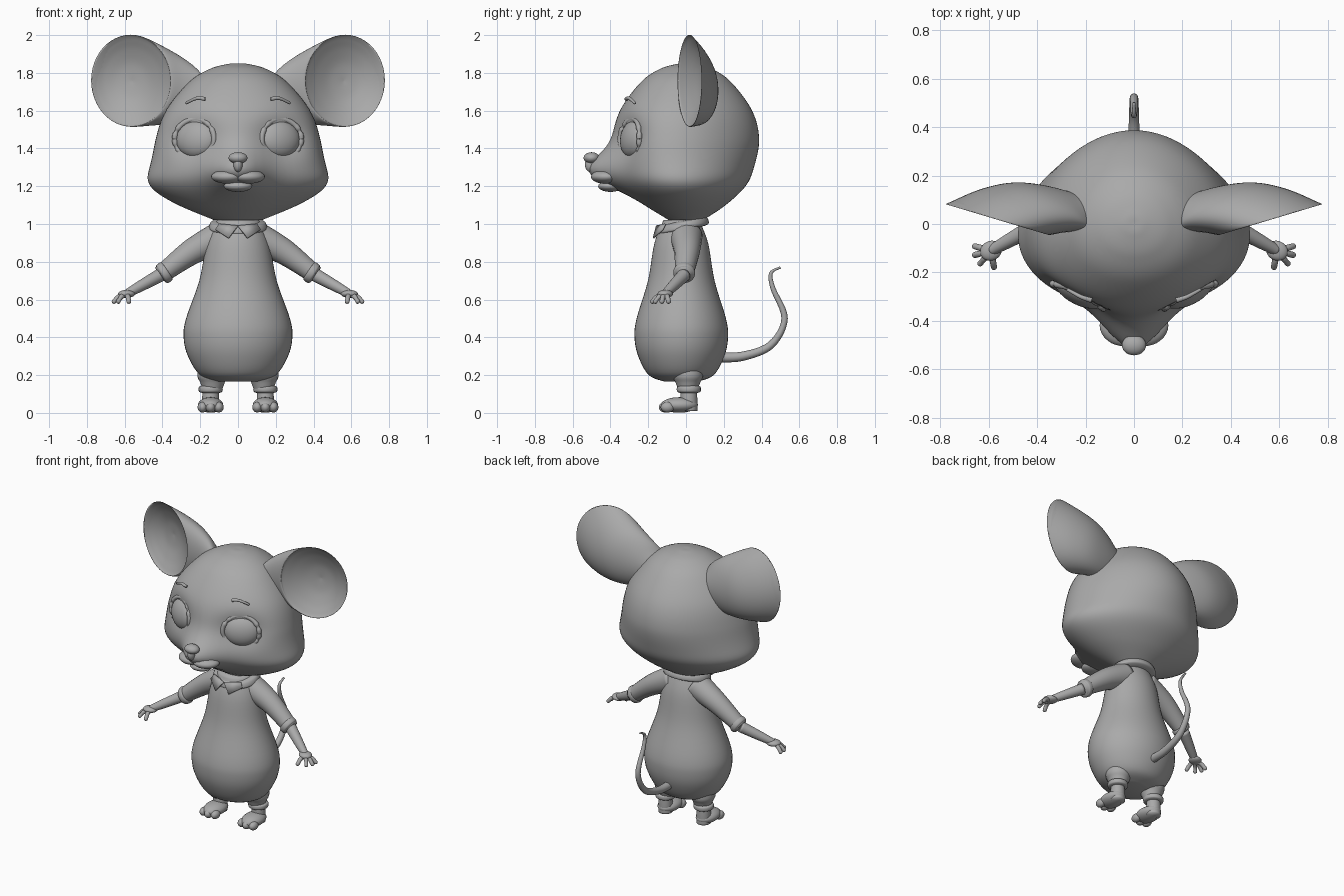
import bpy, bmesh
from math import sin, cos, pi, exp, radians
from mathutils import Vector, Matrix

cube = bpy.data.objects.get("Cube")
if cube:
    bpy.data.objects.remove(cube, do_unlink=True)

# One flat colour for the whole model
shade = 0.4
colour = (shade, shade, shade, 1)
grey = bpy.data.materials.new("plain_grey")
grey.use_nodes = True
grey.diffuse_color = colour
grey.node_tree.nodes["Principled BSDF"].inputs["Base Color"].default_value = colour


def finish(name, bm, side=1):
    """Turn a bmesh into a smooth object, mirrored in x when side is -1."""
    for vert in bm.verts:
        vert.co.x *= side
    bmesh.ops.recalc_face_normals(bm, faces=bm.faces)
    mesh = bpy.data.meshes.new(name)
    bm.to_mesh(mesh)
    bm.free()
    mesh.materials.append(grey)
    mesh.shade_smooth()
    part = bpy.data.objects.new(name, mesh)
    bpy.context.collection.objects.link(part)
    return part


def spline(before, start, end, after, t):
    """Catmull-Rom blend of four vectors."""
    bend = 2 * before - 5 * start + 4 * end - after
    cubic = 3 * (start - end) + after - before
    return start + (end - before + (bend + cubic * t) * t) * t / 2


def loft(name, loops, side=1, steps=5, sides=32, deform=None):
    """Skin a run of ellipses, each given as centre, half axis and half axis."""
    bm = bmesh.new()
    last = len(loops) - 1
    rings = []
    for i in range(last * steps + 1):
        index = min(i // steps, last - 1)
        near = [loops[max(0, min(last, index + k))] for k in (-1, 0, 1, 2)]
        t = i / steps - index
        centre, across, along = [spline(*vectors, t) for vectors in zip(*near)]
        angles = [2 * pi * k / sides for k in range(sides)]
        rings.append([bm.verts.new(centre + across * cos(a) + along * sin(a)) for a in angles])
    for low, high in zip(rings, rings[1:]):
        for k in range(sides):
            bm.faces.new((low[k - 1], low[k], high[k], high[k - 1]))
    bm.faces.new(rings[0])
    bm.faces.new(rings[-1])
    if deform:
        for vert in bm.verts:
            deform(vert.co)
    return finish(name, bm, side)


def stack(name, profile, centre, depth=1, **options):
    """Upright loft through a profile of (height, half width)."""
    x, y = centre
    loops = [(Vector((x, y, z)), Vector((width, 0, 0)), Vector((0, width * depth, 0)))
             for z, width in profile]
    return loft(name, loops, **options)


def tube(name, points, radii, side=1, steps=6, sides=20):
    """Round tube along a path."""
    points = [Vector(p) for p in points]
    last = len(points) - 1
    loops = []
    for i, point in enumerate(points):
        ahead = (points[min(i + 1, last)] - points[max(i - 1, 0)]).normalized()
        across = ahead.cross(Vector((1, 0, 0) if abs(ahead.x) < 0.5 else (0, 1, 0))).normalized()
        loops.append((point, across * radii[i], ahead.cross(across) * radii[i]))
    return loft(name, loops, side, steps, sides)


def taper(name, points, start, end, side=1):
    """Tube whose radius runs evenly from start to end."""
    last = len(points) - 1
    radii = [start + (end - start) * i / last for i in range(len(points))]
    return tube(name, points, radii, side)


def band(name, start, end, radius, side=1):
    """Short rolled cuff with rounded edges."""
    start, end = Vector(start), Vector(end)
    points = [start.lerp(end, t) for t in (0, 0.2, 0.8, 1)]
    return tube(name, points, [radius * k for k in (0.7, 1, 1, 0.7)], side)


def ball(name, centre, size, side=1, turn=0, tilt=0):
    """Ellipsoid, tilted about x and then turned about z."""
    bm = bmesh.new()
    place = (Matrix.Translation(centre) @ Matrix.Rotation(radians(turn), 4, 'Z')
             @ Matrix.Rotation(radians(tilt), 4, 'X') @ Matrix.Diagonal((*size, 1)))
    bmesh.ops.create_uvsphere(bm, u_segments=28, v_segments=18, radius=1, matrix=place)
    return finish(name, bm, side)


def bump(value, middle, spread):
    """Bell curve used to push the head into shape."""
    return exp(-((value - middle) / spread) ** 2)


EYE = Vector((0.22, -0.275, 1.45))
EYE_TURN = 26


# Head: round skull with wide cheeks, a pointed snout and shallow eye sockets
def shape_head(co):
    co.x *= 1.08 + 0.43 * bump(co.z, 1.13, 0.2)
    co.x *= 1 - 0.4 * co.y
    if co.y < 0:
        co.y -= 0.16 * bump(co.x, 0, 0.15) * bump(co.z, 1.28, 0.11)
        co.y += 0.065 * bump(abs(co.x), EYE.x + 0.02, 0.13) * bump(co.z, EYE.z, 0.11)


stack("head", [(1.02, 0.09), (1.1, 0.21), (1.2, 0.315), (1.3, 0.36), (1.45, 0.387),
               (1.6, 0.35), (1.75, 0.24), (1.82, 0.14), (1.847, 0.05), (1.85, 0.002)],
      (0, 0), steps=8, sides=72, deform=shape_head)

# Nose and mouth
ball("nose", (0, -0.5, 1.35), (0.05, 0.042, 0.03))
ball("nose_base", (0, -0.505, 1.315), (0.024, 0.03, 0.04))
ball("lower_lip", (0, -0.4, 1.2), (0.075, 0.065, 0.03))


def build_ear(name, side):
    """Neck flares into a shell, turns over the rim and returns as the bowl."""
    neck, rim = Vector((0.17, 0.03, 1.66)), Vector((0.56, 0.02, 1.757))
    neck_across, rim_across = Vector((0.02, 0.08, 0)), Vector((0.21, 0.065, 0))
    quarters = [k / 4 for k in range(5)]
    loops = []
    for t in quarters:
        belly = Vector((0, sin(pi * t), 0))
        tall = Vector((-0.03 * sin(pi * t), 0, 0.1 + 0.143 * t ** 0.8))
        loops.append((neck.lerp(rim, t) + belly * 0.045,
                      neck_across.lerp(rim_across, t ** 0.8) + belly * 0.03, tall))
    rim_tall = loops[-1][-1]
    for t in quarters:
        size = 0.95 * cos(t * pi / 2) + 0.003
        hollow = Vector((0, 0.085 * (1 - size ** 2), 0))
        loops.append((rim + hollow, rim_across * size, rim_tall * size))
    loft(name, loops, side, sides=48)


def build_face(tag, side):
    """Eye, eyelid, brow and lip on one side."""
    ball(tag + "lip_pad", (0.06, -0.43, 1.25), (0.085, 0.07, 0.036), side, 28)
    ball(tag + "eye", EYE, (0.117, 0.06, 0.1), side, EYE_TURN, -8)
    frame = Matrix.Translation(EYE) @ Matrix.Rotation(radians(EYE_TURN), 4, 'Z')
    angles = [2 * pi * k / 24 for k in range(25)]
    lid = [frame @ Vector((0.116 * cos(a), 0.02 * sin(a) ** 2 - 0.025, 0.105 * sin(a)))
           for a in angles]
    taper(tag + "eyelid", lid, 0.014, 0.014, side)
    taper(tag + "brow", [(0.175, -0.315, 1.662), (0.22, -0.3, 1.665), (0.275, -0.27, 1.64)],
          0.011, 0.007, side)


def build_arm(tag, side):
    """Sleeve, rolled cuff, forearm and four fingered hand."""
    shoulder, elbow = Vector((0.08, 0, 0.935)), Vector((0.41, -0.01, 0.73))
    palm = Vector((0.59, -0.11, 0.63))
    middle = shoulder.lerp(elbow, 0.5) + Vector((0, 0.01, 0.02))
    taper(tag + "sleeve", [shoulder, middle, elbow], 0.088, 0.048, side)
    band(tag + "sleeve_cuff", shoulder.lerp(elbow, 0.88), elbow, 0.056, side)
    taper(tag + "forearm", [elbow, elbow.lerp(palm, 0.6), palm], 0.036, 0.022, side)
    ball(tag + "palm", palm, (0.046, 0.04, 0.021), side, -EYE_TURN)
    for number, angle in enumerate((15, -15, -50, -100)):
        reach = Vector((cos(radians(angle)), sin(radians(angle)), -0.6)) * 0.078
        knuckle = palm + reach * 0.55 + Vector((0, 0, 0.01))
        name = tag + "finger_" + str(number + 1)
        tube(name, [palm, knuckle, palm + reach * 0.9, palm + reach],
             [0.015, 0.013, 0.012, 0.004], side)


def build_leg(tag, side):
    """Trouser leg, rolled cuff, ankle, foot and three toes."""
    x = 0.145
    stack(tag + "trouser_leg", [(0.28, 0.07), (0.2, 0.08), (0.16, 0.065), (0.12, 0.05)],
          (x - 0.01, 0.01), side=side)
    band(tag + "trouser_cuff", (x, 0.015, 0.145), (x, 0.015, 0.105), 0.062, side)
    stack(tag + "ankle", [(0.13, 0.042), (0.07, 0.045), (0.01, 0.045)], (x, 0.015), side=side)
    ball(tag + "foot", (x, -0.035, 0.042), (0.067, 0.098, 0.041), side)
    for step in (-1, 0, 1):
        toe = (x + 0.043 * step, 0.01 * abs(step) - 0.108, 0.03)
        ball(tag + "toe_" + str(step + 2), toe, (0.026, 0.036, 0.028), side)


def build_flap(name, side):
    """Pointed collar flap lying on the chest."""
    bm = bmesh.new()
    outline = [(0, -0.155, 0.99), (0.05, -0.172, 0.925), (0.12, -0.125, 0.97), (0.1, -0.11, 1)]
    bm.faces.new([bm.verts.new(corner) for corner in outline])
    thickness = finish(name, bm, side).modifiers.new("thickness", 'SOLIDIFY')
    thickness.thickness = 0.009
    thickness.offset = 0


for tag, side in (("left_", 1), ("right_", -1)):
    build_ear(tag + "ear", side)
    build_face(tag, side)
    build_arm(tag, side)
    build_leg(tag, side)
    build_flap(tag + "collar_flap", side)

# Pear shaped body
stack("body", [(0.165, 0.1), (0.2, 0.2), (0.3, 0.265), (0.4, 0.288), (0.5, 0.275), (0.7, 0.205),
               (0.9, 0.165), (1.02, 0.11)], (0, -0.025), 0.86, sides=48)


# Collar band, higher at the back
def tilt_collar(co):
    co.z += 0.2 * co.y


stack("collar_band", [(0.97, 0.13), (0.98, 0.154), (1.01, 0.145), (1.02, 0.12)],
      (0, -0.015), 0.88, sides=48, deform=tilt_collar)

# Tail curling up behind
curl = [(0.16, 0.295), (0.3, 0.3), (0.45, 0.36), (0.522, 0.5), (0.46, 0.66), (0.45, 0.74),
        (0.5, 0.77)]
taper("tail", [(0, y, z) for y, z in curl], 0.028, 0.006)
